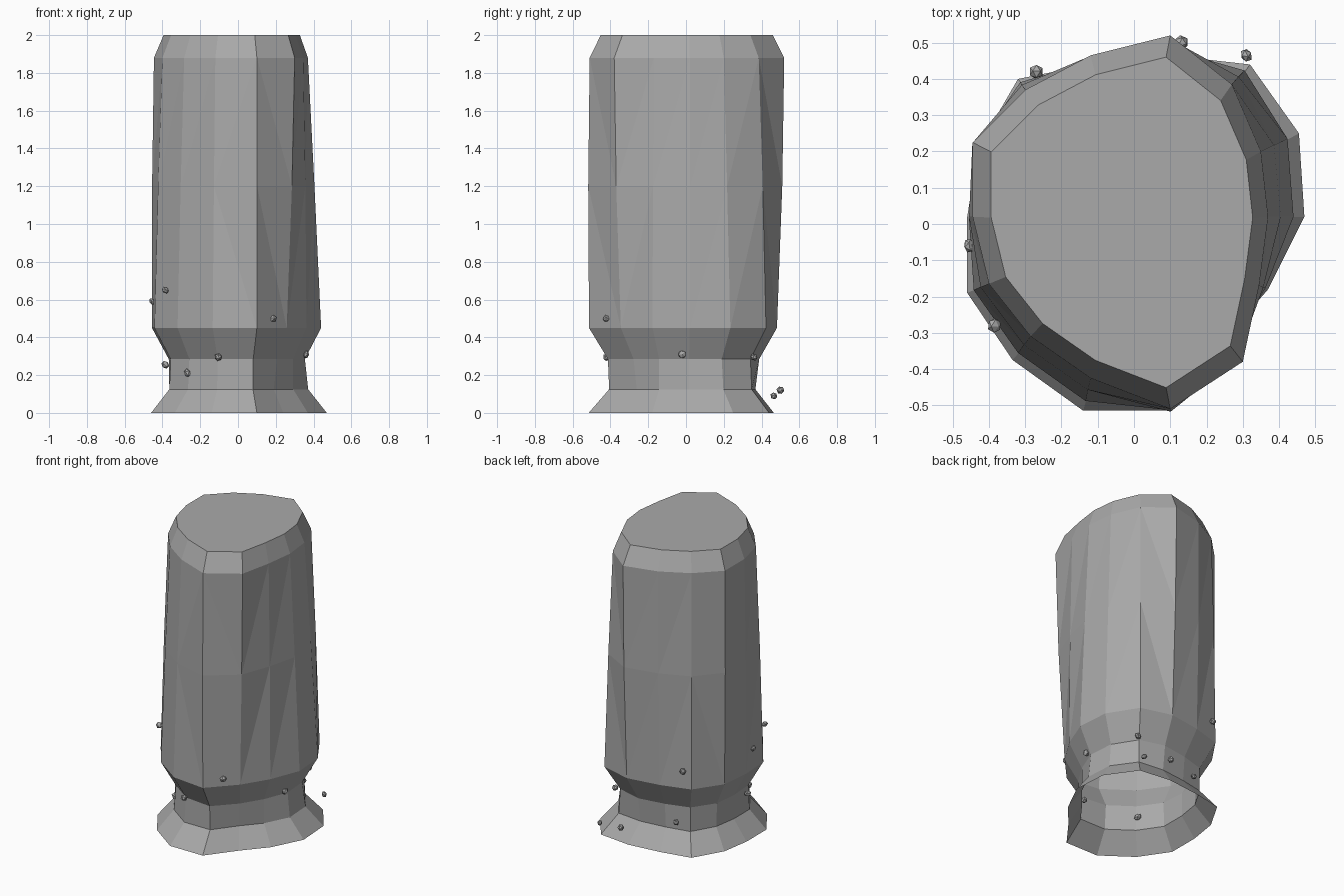
import bpy
import bmesh
import random
from mathutils import Vector, Euler

random.seed(4)
cube = bpy.data.objects.get("Cube")
if cube:
    bpy.data.objects.remove(cube, do_unlink=True)

stone = bpy.data.materials.new("stone grey")
stone.use_nodes = True
GREY = (0.4, 0.4, 0.4, 1)
stone.diffuse_color = GREY
stone.node_tree.nodes["Principled BSDF"].inputs["Base Color"].default_value = GREY


def finish(name, bm):
    """Turn a bmesh into a flat shaded stone object."""
    mesh = bpy.data.meshes.new(name)
    bm.to_mesh(mesh)
    bm.free()
    mesh.materials.append(stone)
    obj = bpy.data.objects.new(name, mesh)
    bpy.context.collection.objects.link(obj)
    return obj


# Irregular outlines of the foot and of the shoulder, clockwise from the back
foot = [(.1, .465), (.32, .44), (.455, .25), (.47, .02), (.37, -.18), (.24, -.33), (.1, -.515),
        (-.14, -.515), (-.335, -.375), (-.46, -.19), (-.46, .02), (-.43, .21), (-.32, .4), (-.12, .44)]
shoulder = [(.1, .52), (.27, .385), (.35, .2), (.37, .02), (.345, -.17), (.3, -.38), (.1, -.51),
            (-.12, -.425), (-.285, -.31), (-.4, -.165), (-.445, .02), (-.445, .225), (-.3, .37), (-.12, .465)]

# Each level: height, blend from foot to shoulder outline, scale
levels = [(0, 0, 1), (.125, 0, .79), (.285, .3, .805), (.45, .3, 1),
          (1.2, .7, 1.012), (1.88, 1, 1), (2, 1, .885)]


# Pillar: open at the bottom, flared foot, narrow neck, tapered body, flat top
def make_pillar():
    bm = bmesh.new()
    rings = []
    for z, blend, scale in levels:
        ring = []
        for a, b in zip(foot, shoulder):
            p = Vector(a).lerp(Vector(b), blend) * scale
            ring.append(bm.verts.new((p.x, p.y, z)))
        rings.append(ring)
    n = len(foot)
    for low, high in zip(rings, rings[1:]):
        for i in range(n):
            j = (i + 1) % n
            bm.faces.new((low[j], low[i], high[i], high[j]))
    bm.faces.new(list(reversed(rings[-1])))
    # Facet the long body faces, which are twisted
    body = [f for f in bm.faces if .4 < f.calc_center_median().z < 1.87]
    bmesh.ops.triangulate(bm, faces=body, quad_method='SHORT_EDGE')
    return finish("pillar", bm)


make_pillar()

# Pebbles stuck around the neck and lower body
pebbles = [(-.455, -.06, .59), (-.385, -.28, .65), (-.385, -.1, .255), (-.265, -.28, .21),
           (-.105, -.42, .295), (.16, -.3, .31), (.185, -.42, .5), (.15, -.29, .18),
           (.36, -.02, .31), (.27, .36, .295), (-.27, .42, .57), (.31, .465, .09),
           (.13, .5, .12), (-.175, .355, .18)]
for k, spot in enumerate(pebbles, 1):
    bm = bmesh.new()
    bmesh.ops.create_icosphere(bm, subdivisions=1, radius=random.uniform(.018, .027))
    obj = finish(f"pebble_{k}", bm)
    obj.location = spot
    obj.rotation_euler = Euler([random.uniform(0, 3) for _ in range(3)])
    obj.scale = (1, 1, random.uniform(.7, 1))
